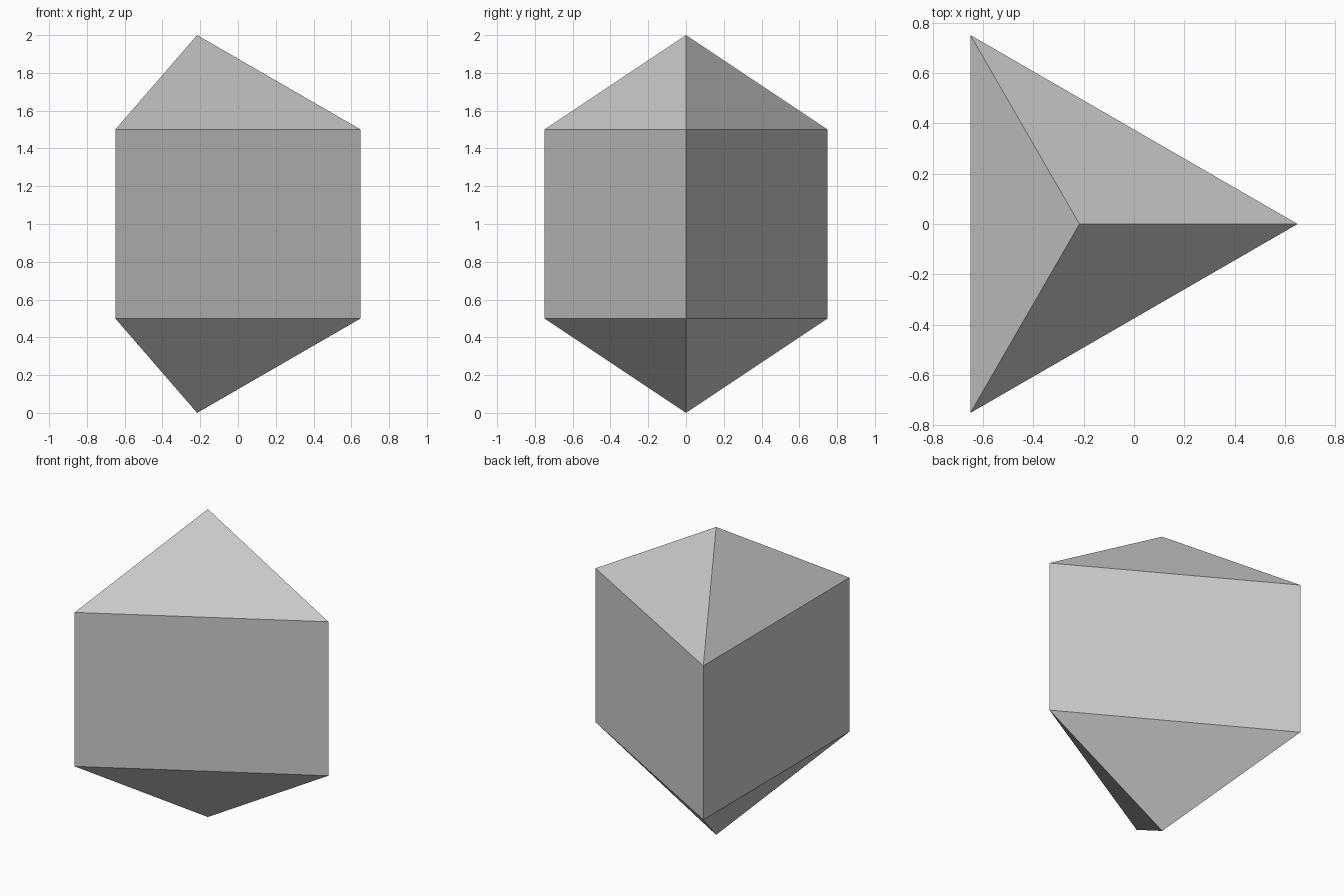
import bpy, bmesh
from math import cos, sin, tau

if "Cube" in bpy.data.objects:
    bpy.data.objects.remove(bpy.data.objects["Cube"])

RADIUS = 0.866          # circumradius of the triangle with side 1.5
CENTRE_X = -0.2165      # triangle centroid, so the bounds centre on x = 0

bm = bmesh.new()

# Two triangular rings and the two points above and below them
def ring(z):
    return [bm.verts.new((CENTRE_X + RADIUS * cos(i * tau / 3),
                          RADIUS * sin(i * tau / 3), z)) for i in range(3)]

low, high = ring(0.5), ring(1.5)
bottom = bm.verts.new((CENTRE_X, 0, 0))
top = bm.verts.new((CENTRE_X, 0, 2))

# Prism sides with a pyramid face at each end
for i in range(3):
    j = (i + 1) % 3
    bm.faces.new((low[i], low[j], high[j], high[i]))
    bm.faces.new((high[i], high[j], top))
    bm.faces.new((low[j], low[i], bottom))

bmesh.ops.recalc_face_normals(bm, faces=bm.faces)
mesh = bpy.data.meshes.new("elongated_triangular_bipyramid")
bm.to_mesh(mesh)
bm.free()
solid = bpy.data.objects.new("elongated_triangular_bipyramid", mesh)
bpy.context.collection.objects.link(solid)
